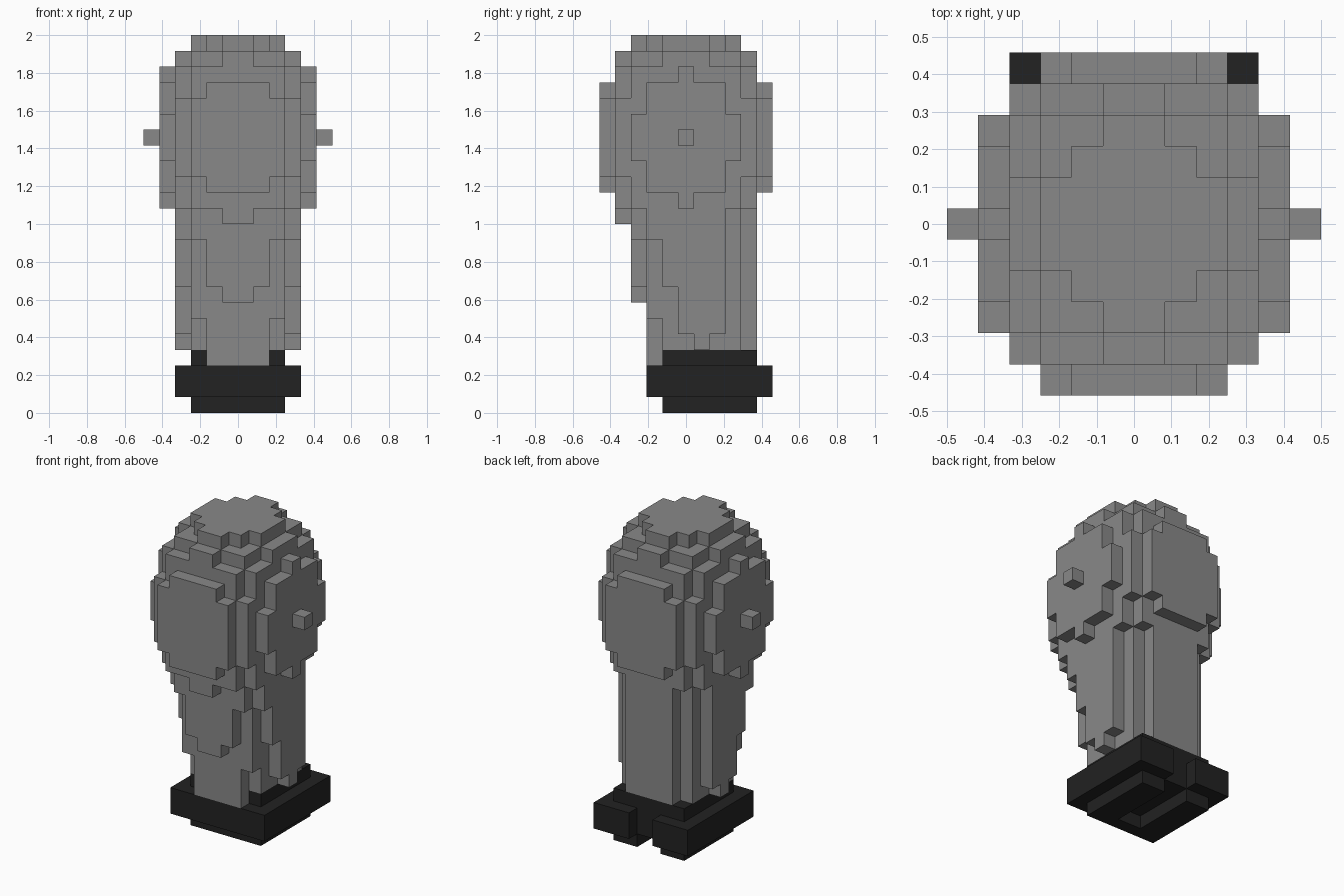
import bpy
import bmesh
from mathutils import Vector

U = 1 / 12  # size of one block

cube = bpy.data.objects.get("Cube")
if cube:
    bpy.data.objects.remove(cube, do_unlink=True)


def make_material(name, value):
    mat = bpy.data.materials.new(name)
    mat.use_nodes = True
    color = (value, value, value, 1)
    mat.diffuse_color = color
    mat.node_tree.nodes["Principled BSDF"].inputs["Base Color"].default_value = color
    return mat


gray = make_material("stone gray", 0.25)
black = make_material("matte black", 0.016)


def build_blocks(name, cells, mat):
    """Skin a set of (column, row, layer) blocks; columns are mirrored in x."""
    solid = set(cells) | {(-1 - i, j, k) for i, j, k in cells}
    bm = bmesh.new()
    corners = {}

    def corner(p):
        key = tuple(round(c * 2) for c in p)
        if key not in corners:
            corners[key] = bm.verts.new(p * U)
        return corners[key]

    for cell in solid:
        center = Vector(cell) + Vector((0.5, 0, 0.5))
        for axis in range(3):
            for sign in (-1, 1):
                near = list(cell)
                near[axis] += sign
                if tuple(near) in solid:
                    continue
                n, a, b = Vector(), Vector(), Vector()
                n[axis] = sign / 2
                a[(axis + 1) % 3] = 0.5
                b[(axis + 2) % 3] = sign / 2
                quad = (n - a - b, n + a - b, n + a + b, n - a + b)
                bm.faces.new([corner(center + q) for q in quad])

    # Merge the flat areas into large faces
    bmesh.ops.dissolve_limit(bm, angle_limit=0.01, verts=bm.verts, edges=bm.edges)
    mesh = bpy.data.meshes.new(name)
    bm.to_mesh(mesh)
    bm.free()
    mesh.materials.append(mat)
    obj = bpy.data.objects.new(name, mesh)
    bpy.context.collection.objects.link(obj)
    return obj


def box(width, y0, y1, z0, z1, start=0):
    """Half of a symmetric box, in blocks, with inclusive rows."""
    return {(i, j, k) for i in range(start, width)
            for j in range(y0, y1 + 1) for k in range(z0, z1)}


# Head: stepped ellipsoid
head = {(i, j, k) for i in range(6) for j in range(-6, 7) for k in range(10, 25)
        if 0.0331 * (i + 0.5) ** 2 + 0.0277 * j ** 2 + 0.0206 * (k - 17) ** 2 <= 1}
build_blocks("head", head, gray)

# Side studs
build_blocks("side_studs", box(6, 0, 0, 17, 18, start=5), gray)

# Neck: bottom layer of each column, from the middle outwards, per row
NECK_TOP = 14
neck_bottoms = {
    -3: (7, 8, 11),
    -2: (3, 3, 6, 11),
    -1: (4, 4, 4, 8),
    0: (4, 4, 4, 5),
    1: (4, 4, 4, 4),
    2: (4, 4, 4, 5),
    3: (4, 4, 4),
    4: (4, 4),
}
neck = {(i, j, k) for j, row in neck_bottoms.items()
        for i, bottom in enumerate(row) for k in range(bottom, NECK_TOP)}
build_blocks("neck", neck, gray)

# Base: wide slab with a rear slot, a collar above and a grooved foot below
slab = box(4, -2, 5, 1, 3) - box(1, 5, 5, 1, 3)
collar = box(3, -1, 4, 3, 4)
foot = box(3, -1, 4, 0, 1) - box(1, 0, 4, 0, 1)
build_blocks("base", slab | collar | foot, black)
